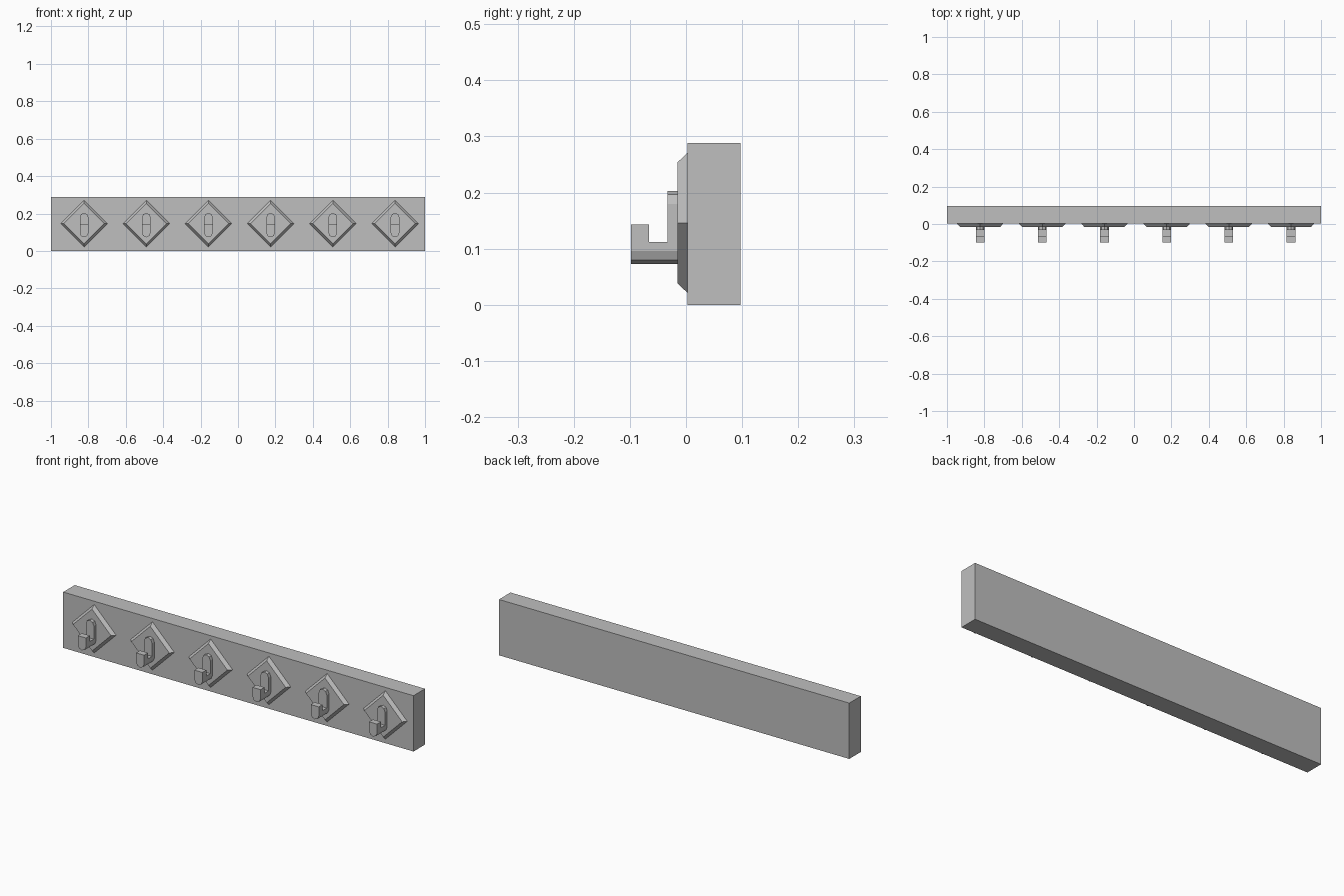
import bpy
import bmesh
from math import sin, cos, pi
from mathutils import Vector

cube = bpy.data.objects.get("Cube")
if cube:
    bpy.data.objects.remove(cube, do_unlink=True)

grey = bpy.data.materials.new("plain grey")
grey.use_nodes = True
colour = (0.52, 0.52, 0.52, 1)
grey.diffuse_color = colour
grey.node_tree.nodes["Principled BSDF"].inputs["Base Color"].default_value = colour

FRONT = 0.003          # front face of the board
PLATE = -0.015         # front face of the diamond plates
MID = 0.146            # height of the plate centres
COUNT, FIRST, STEP = 6, -0.823, 0.3325


def add_object(name, mesh, x=0):
    obj = bpy.data.objects.new(name, mesh)
    obj.location.x = x
    bpy.context.collection.objects.link(obj)
    return obj


def loft(name, start, end):
    """Closed solid between two matching outlines."""
    bm = bmesh.new()
    a = [bm.verts.new(p) for p in start]
    b = [bm.verts.new(p) for p in end]
    bm.faces.new(a)
    bm.faces.new(b)
    for i in range(len(a)):
        j = (i + 1) % len(a)
        bm.faces.new((a[i], a[j], b[j], b[i]))
    bmesh.ops.recalc_face_normals(bm, faces=bm.faces)
    mesh = bpy.data.meshes.new(name)
    bm.to_mesh(mesh)
    bm.free()
    mesh.materials.append(grey)
    return mesh


def diamond(r, y):
    return [Vector((r * cos(i * pi / 2), y, MID + r * sin(i * pi / 2))) for i in range(4)]


def pill(r, low, high, y):
    top = [(r * cos(i * pi / 4), y, high + r * sin(i * pi / 4)) for i in range(5)]
    bottom = [(-r * cos(i * pi / 4), y, low - r * sin(i * pi / 4)) for i in range(5)]
    return top + bottom


# Wall board
board = [(-1, 0), (1, 0), (1, 0.288), (-1, 0.288)]
add_object("board", loft("board", [(x, FRONT, z) for x, z in board],
                         [(x, 0.097, z) for x, z in board]))

# Bevelled diamond plate
plate_mesh = loft("hook_plate", diamond(0.125, FRONT), diamond(0.108, PLATE))

# Hook: pill-shaped bar with a stepped notch cut to leave the stem, seat and lip
bar = add_object("hook_bar", loft("hook_bar", pill(0.023, 0.096, 0.18, -0.098),
                                  pill(0.023, 0.096, 0.18, PLATE)))
notch = [(-0.2, 0.143), (-0.066, 0.143), (-0.066, 0.112),
         (-0.033, 0.112), (-0.033, 0.3), (-0.2, 0.3)]
cutter = add_object("notch_cutter", loft("notch_cutter", [(-0.1, y, z) for y, z in notch],
                                         [(0.1, y, z) for y, z in notch]))
cutter.hide_render = True
cut = bar.modifiers.new("notch", "BOOLEAN")
cut.operation = "DIFFERENCE"
cut.solver = "EXACT"
cut.object = cutter
graph = bpy.context.evaluated_depsgraph_get()
hook_mesh = bpy.data.meshes.new_from_object(bar.evaluated_get(graph))
hook_mesh.name = "hook"
bpy.data.objects.remove(bar, do_unlink=True)
bpy.data.objects.remove(cutter, do_unlink=True)

# Repeat along the board
for i in range(COUNT):
    x = FIRST + i * STEP
    add_object(f"hook_plate_{i + 1}", plate_mesh, x)
    add_object(f"hook_{i + 1}", hook_mesh, x)
